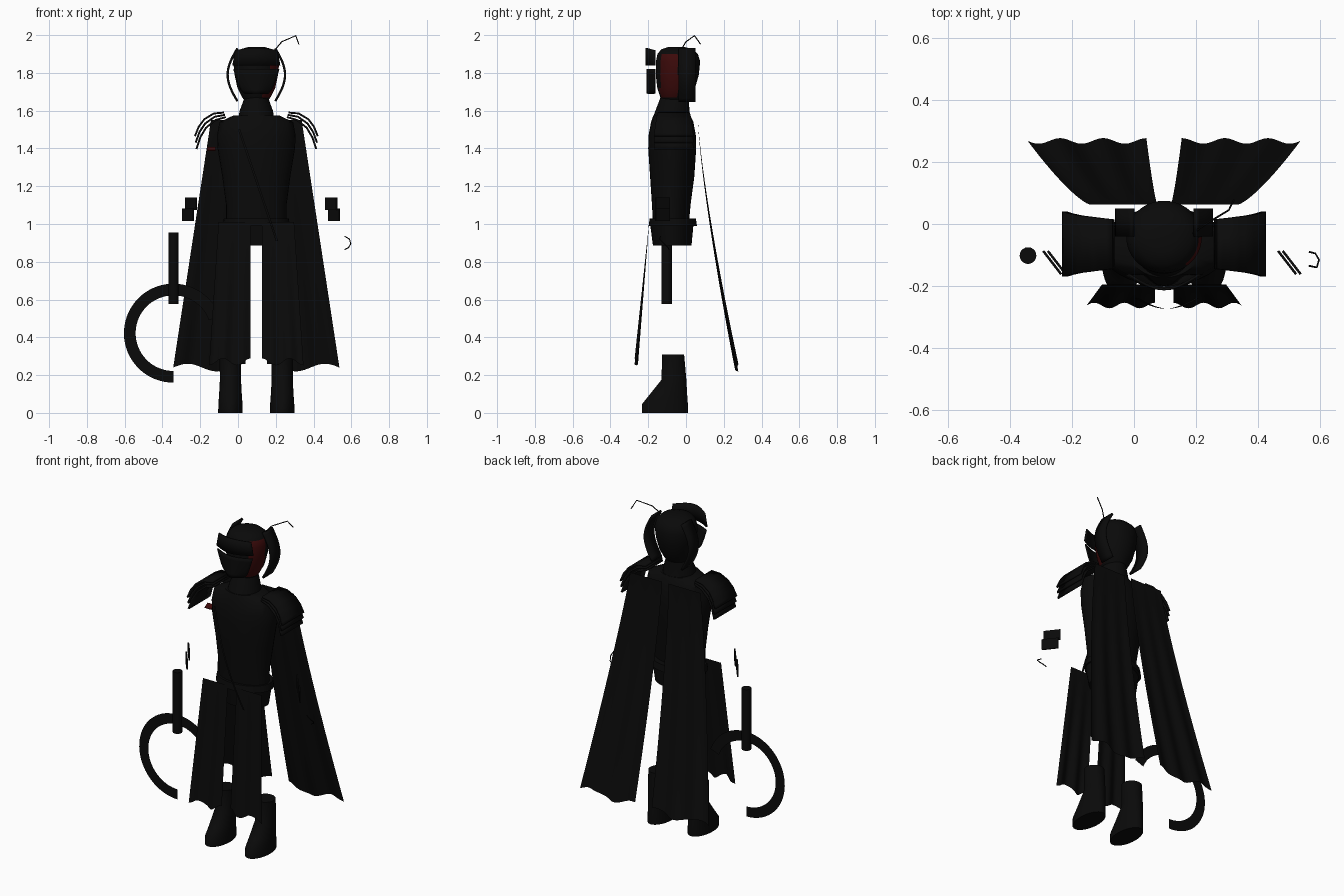
import bpy, bmesh
from math import sin, cos, pi, radians

if "Cube" in bpy.data.objects:
    bpy.data.objects.remove(bpy.data.objects["Cube"])

CX = 0.097   # the figure's own centre line


def material(name, rgb):
    m = bpy.data.materials.new(name)
    m.use_nodes = True
    m.diffuse_color = (*rgb, 1)
    bsdf = next(n for n in m.node_tree.nodes if n.type == 'BSDF_PRINCIPLED')
    bsdf.inputs["Base Color"].default_value = (*rgb, 1)
    return m


BLACK = material("black", (0.003, 0.003, 0.003))
RED = material("dark_red", (0.045, 0.003, 0.003))


def finish(name, bm, mat=BLACK, thick=0.0, smooth=True):
    bmesh.ops.recalc_face_normals(bm, faces=bm.faces)
    me = bpy.data.meshes.new(name)
    bm.to_mesh(me)
    bm.free()
    ob = bpy.data.objects.new(name, me)
    bpy.context.scene.collection.objects.link(ob)
    me.materials.append(mat)
    if thick:
        mod = ob.modifiers.new("thickness", 'SOLIDIFY')
        mod.thickness = thick
        mod.offset = 0
    if smooth:
        bpy.ops.object.select_all(action='DESELECT')
        ob.select_set(True)
        bpy.context.view_layer.objects.active = ob
        bpy.ops.object.shade_smooth_by_angle(angle=radians(40))
    return ob


def sheet(name, nu, nv, f, **kw):
    """Surface patch from a function of u and v."""
    bm = bmesh.new()
    g = [[bm.verts.new(f(i / nu, j / nv)) for j in range(nv + 1)] for i in range(nu + 1)]
    for i in range(nu):
        for j in range(nv):
            bm.faces.new((g[i][j], g[i + 1][j], g[i + 1][j + 1], g[i][j + 1]))
    return finish(name, bm, **kw)


def stack(name, x, rings, seg=32):
    """Closed body from oval rings: (z, centre y, half width, half depth)."""
    bm = bmesh.new()
    loops = [[bm.verts.new((x + rx * cos(2 * pi * k / seg), cy + ry * sin(2 * pi * k / seg), z))
              for k in range(seg)] for z, cy, rx, ry in rings]
    for a, b in zip(loops, loops[1:]):
        for k in range(seg):
            n = (k + 1) % seg
            bm.faces.new((a[k], a[n], b[n], b[k]))
    bm.faces.new(loops[0])
    bm.faces.new(loops[-1])
    return finish(name, bm)


def along(points, t):
    """Point at t (0 to 1) on a polyline."""
    s = min(t, 0.9999) * (len(points) - 1)
    i = int(s)
    return [a + (b - a) * (s - i) for a, b in zip(points[i], points[i + 1])]


def wire(name, points, radius):
    cu = bpy.data.curves.new(name, 'CURVE')
    cu.dimensions = '3D'
    cu.bevel_depth = radius
    cu.bevel_resolution = 1
    sp = cu.splines.new('POLY')
    sp.points.add(len(points) - 1)
    for p, co in zip(sp.points, points):
        p.co = (*co, 1)
    ob = bpy.data.objects.new(name, cu)
    bpy.context.scene.collection.objects.link(ob)
    cu.materials.append(BLACK)


# Torso, belt, hips, collar
stack("torso", CX, [(1.0, -0.08, 0.16, 0.095), (1.1, -0.078, 0.16, 0.102),
                    (1.25, -0.073, 0.18, 0.117), (1.4, -0.073, 0.205, 0.127),
                    (1.47, -0.073, 0.208, 0.125), (1.54, -0.073, 0.195, 0.112),
                    (1.575, -0.075, 0.12, 0.098)])
stack("belt", CX, [(0.99, -0.07, 0.178, 0.128), (1.03, -0.07, 0.172, 0.122)])
stack("hips", CX, [(0.885, -0.073, 0.15, 0.102), (1.0, -0.075, 0.17, 0.115)])
stack("collar", CX, [(1.56, -0.075, 0.095, 0.1), (1.6, -0.072, 0.088, 0.09),
                     (1.67, -0.06, 0.062, 0.075)])

# Head with a red cheek on its left
head = stack("head", CX, [(1.64, -0.06, 0.05, 0.06), (1.67, -0.058, 0.075, 0.078),
                          (1.72, -0.052, 0.1, 0.1), (1.79, -0.046, 0.115, 0.114),
                          (1.86, -0.042, 0.122, 0.117), (1.9, -0.044, 0.112, 0.107),
                          (1.925, -0.048, 0.085, 0.083), (1.938, -0.05, 0.04, 0.04)], 48)
head.data.materials.append(RED)
for p in head.data.polygons:
    if p.normal.x > 0.3 and -0.135 < p.center.y < -0.04 and 1.67 < p.center.z < 1.91:
        p.material_index = 1


# Brow plate and face mask, bowed across the front
def brow(u, v):
    return (CX + (u - 0.5) * (0.25 - 0.03 * v), -0.165 - 0.045 * sin(pi * u),
            1.84 + v * (0.08 + 0.012 * sin(pi * u)))


def mask(u, v):
    return (CX + (u - 0.5) * (0.12 + 0.12 * v ** 0.6), -0.165 - 0.04 * sin(pi * u), 1.69 + 0.13 * v)


sheet("brow_plate", 16, 2, brow, thick=0.008)
sheet("face_mask", 16, 6, mask, thick=0.008)

# Antenna
wire("antenna", [(0.19, -0.03, 1.915), (0.232, 0.0, 1.965), (0.306, 0.045, 1.997),
                 (0.322, 0.077, 1.952)], 0.003)

PAULDRON = [(0.17, 1.59), (0.225, 1.585), (0.275, 1.555), (0.305, 1.515), (0.325, 1.465)]

for s, side in ((1, "left"), (-1, "right")):
    # Curved guard beside the head
    sheet(side + "_head_guard", 16, 1, lambda u, v: (
        CX + s * (0.1 + 0.052 * sin(pi * u)), -0.04 + 0.09 * v, 1.65 + 0.28 * u), thick=0.012)

    # Layered shoulder plates
    for n in range(3):
        def plate(u, v):
            dx, z = along(PAULDRON, u)
            return (CX + s * (dx - 0.004 * n), -0.065 + (v - 0.5) * (0.16 + 0.05 * u),
                    z - 0.022 * n * u - 0.012 * n)
        sheet(f"{side}_shoulder_plate_{n + 1}", 12, 1, plate, thick=0.01)

    # Rear cape half, widening and rippling towards the hem
    def cape(u, v):
        inner, outer = 0.022 + 0.035 * v, 0.24 + 0.2 * v
        ripple = cos(u * 5.5 * pi) * v
        return (CX + s * (inner + (outer - inner) * u), 0.063 + 0.205 * v ** 1.3 + 0.009 * ripple,
                1.55 - 1.31 * v + 0.02 * v * cos(u * 2.5 * pi))
    sheet(side + "_cape", 40, 24, cape)

    # Front skirt panel
    def panel(u, v):
        outer = 0.2 + 0.05 * v
        ripple = cos(u * 4.5 * pi) * v
        return (CX + s * (0.03 + (outer - 0.03) * u), -0.195 - 0.068 * v + 0.009 * ripple,
                1.01 - 0.74 * v + 0.018 * v * cos(u * 3 * pi))
    sheet(side + "_skirt_panel", 32, 16, panel)

    # Boot
    stack(side + "_boot", CX + s * 0.137, [
        (0, -0.112, 0.065, 0.122), (0.045, -0.112, 0.064, 0.122), (0.1, -0.092, 0.06, 0.098),
        (0.175, -0.064, 0.056, 0.066), (0.31, -0.068, 0.058, 0.058)])

# Slanted hand plates, both leaning the same way
for side, x0 in (("left", 0.465), ("right", -0.278)):
    for n, (dx, z) in enumerate(((0, 1.075), (0.015 if side == "left" else -0.015, 1.015))):
        sheet(f"{side}_hand_plate_{n + 1}", 1, 1, lambda u, v: (
            x0 + dx + 0.058 * u, -0.087 - 0.075 * u, z + 0.066 * v), thick=0.008, smooth=False)

# Small hook beside the left hand
wire("small_hook", [(0.565, -0.135, 0.935), (0.59, -0.14, 0.92), (0.597, -0.115, 0.895),
                    (0.585, -0.095, 0.875), (0.565, -0.09, 0.865)], 0.003)

# Sickle: upright handle and flat curved blade
stack("sickle_handle", -0.342, [(0.577, -0.102, 0.027, 0.027), (0.955, -0.102, 0.027, 0.027)], 20)


def blade(u, v):
    a = radians(20 + 250 * u)
    r = 0.2 + 0.062 * v
    return (-0.342 + r * cos(a), -0.102, 0.422 + r * sin(a))


sheet("sickle_blade", 48, 1, blade)

# Slim sash crossing the chest
sheet("chest_sash", 16, 1, lambda u, v: (
    0.0 + 0.2 * u + 0.012 * v, -0.238 - 0.035 * sin(pi * u), 1.5 - 0.59 * u))

# Red tab under the right shoulder
sheet("red_tab", 2, 2, lambda u, v: (-0.165 + 0.045 * u, -0.09 + 0.03 * v, 1.388 + 0.018 * v),
      mat=RED, thick=0.006, smooth=False)
